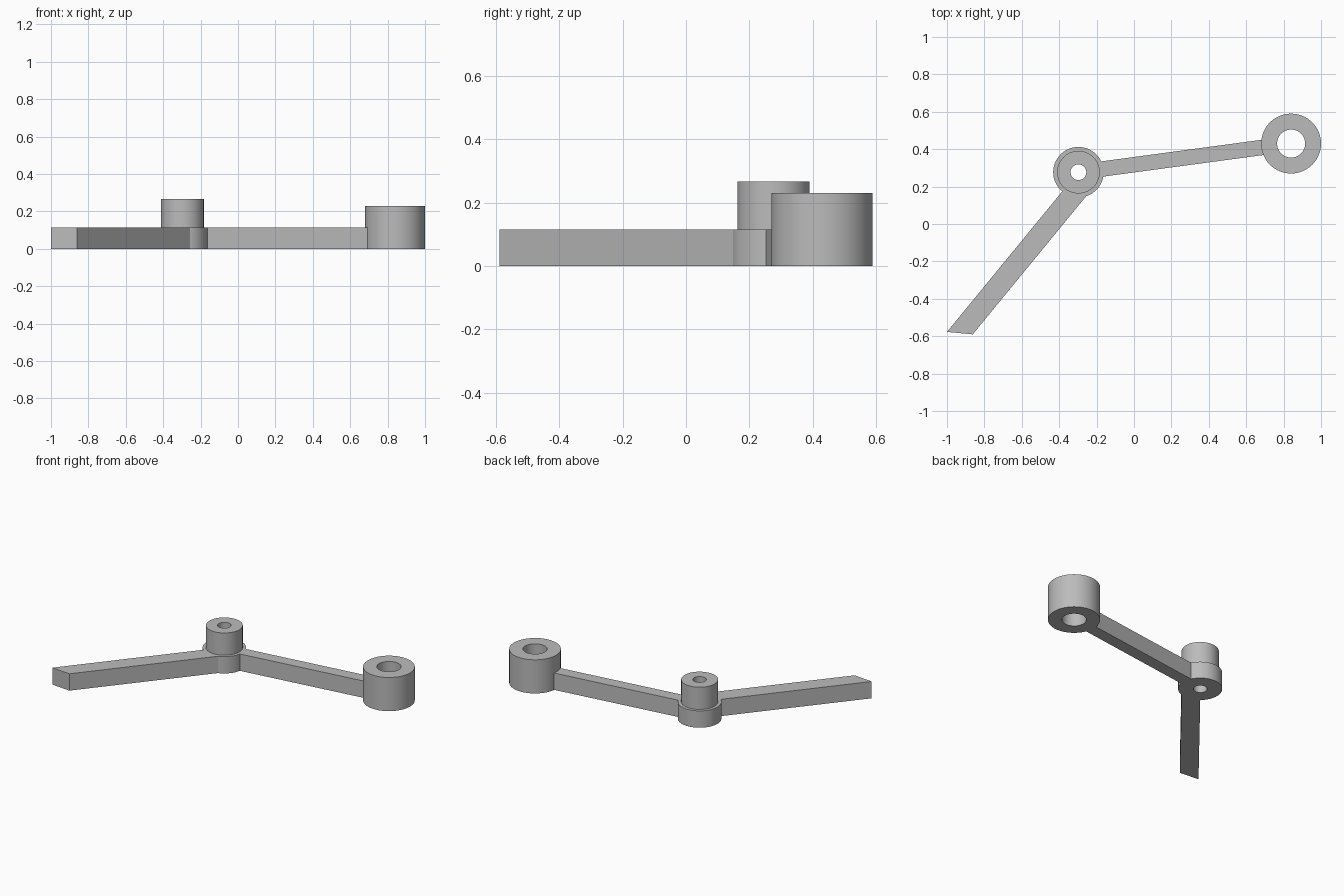
import bpy, bmesh, math
from mathutils import Vector

cube = bpy.data.objects.get("Cube")
if cube:
    bpy.data.objects.remove(cube)

grey = bpy.data.materials.new("plain grey")
grey.use_nodes = True
grey.diffuse_color = (0.5, 0.5, 0.5, 1)
grey.node_tree.nodes["Principled BSDF"].inputs["Base Color"].default_value = (0.5, 0.5, 0.5, 1)

PIVOT = Vector((-0.297, 0.277))
END = Vector((0.84, 0.43))
PIVOT_R, END_R = 0.135, 0.16
ARM_H = 0.115
SEGMENTS = 64


def add_object(name, bm):
    bmesh.ops.recalc_face_normals(bm, faces=bm.faces)
    mesh = bpy.data.meshes.new(name)
    bm.to_mesh(mesh)
    bm.free()
    mesh.materials.append(grey)
    obj = bpy.data.objects.new(name, mesh)
    bpy.context.collection.objects.link(obj)
    return obj


def smooth(obj):
    bpy.ops.object.select_all(action='DESELECT')
    obj.select_set(True)
    bpy.context.view_layer.objects.active = obj
    bpy.ops.object.shade_smooth_by_angle(angle=math.radians(30))


def turned(name, centre, profile):
    """Revolve a closed (radius, height) profile around a vertical axis."""
    bm = bmesh.new()
    rings = []
    for i in range(SEGMENTS):
        a = math.tau * i / SEGMENTS
        rings.append([bm.verts.new((centre.x + r * math.cos(a), centre.y + r * math.sin(a), z))
                      for r, z in profile])
    n = len(profile)
    for i, ring in enumerate(rings):
        nxt = rings[(i + 1) % SEGMENTS]
        for j in range(n):
            k = (j + 1) % n
            bm.faces.new((ring[j], nxt[j], nxt[k], ring[k]))
    obj = add_object(name, bm)
    smooth(obj)
    return obj


def bar(name, outline, hubs):
    """Extrude a plan outline and trim it where it meets the round hubs."""
    bm = bmesh.new()
    face = bm.faces.new([bm.verts.new((p[0], p[1], 0)) for p in outline])
    top = bmesh.ops.extrude_face_region(bm, geom=[face])["geom"]
    bmesh.ops.translate(bm, vec=(0, 0, ARM_H),
                        verts=[v for v in top if isinstance(v, bmesh.types.BMVert)])
    obj = add_object(name, bm)
    for centre, radius in hubs:
        bpy.ops.mesh.primitive_cylinder_add(vertices=SEGMENTS, radius=radius - 0.002, depth=1,
                                            location=(centre.x, centre.y, 0))
        cutter = bpy.context.object
        cutter.hide_render = True
        mod = obj.modifiers.new("trim", 'BOOLEAN')
        mod.operation = 'DIFFERENCE'
        mod.solver = 'EXACT'
        mod.object = cutter
        bpy.context.view_layer.objects.active = obj
        bpy.ops.object.modifier_apply(modifier=mod.name)
        bpy.data.objects.remove(cutter)
    return obj


# Stepped pivot hub and plain end boss, both bored through
turned("pivot_hub", PIVOT, [(0.042, 0), (PIVOT_R, 0), (PIVOT_R, ARM_H),
                            (0.114, ARM_H), (0.114, 0.267), (0.042, 0.267)])
turned("end_boss", END, [(0.075, 0), (END_R, 0), (END_R, 0.23), (0.075, 0.23)])

# Straight arm joining the two hubs
along = (END - PIVOT).normalized()
side = Vector((-along.y, along.x)) * 0.041
near, far = PIVOT + along * 0.1, END - along * 0.12
bar("connecting_arm", [near - side, far - side, far + side, near + side],
    [(PIVOT, PIVOT_R), (END, END_R)])

# Free arm with a slanted tip, set slightly off the pivot axis
bar("free_arm", [(-1, -0.577), (-0.862, -0.59), (-0.23, 0.18), (-0.37, 0.191)],
    [(PIVOT, PIVOT_R)])
